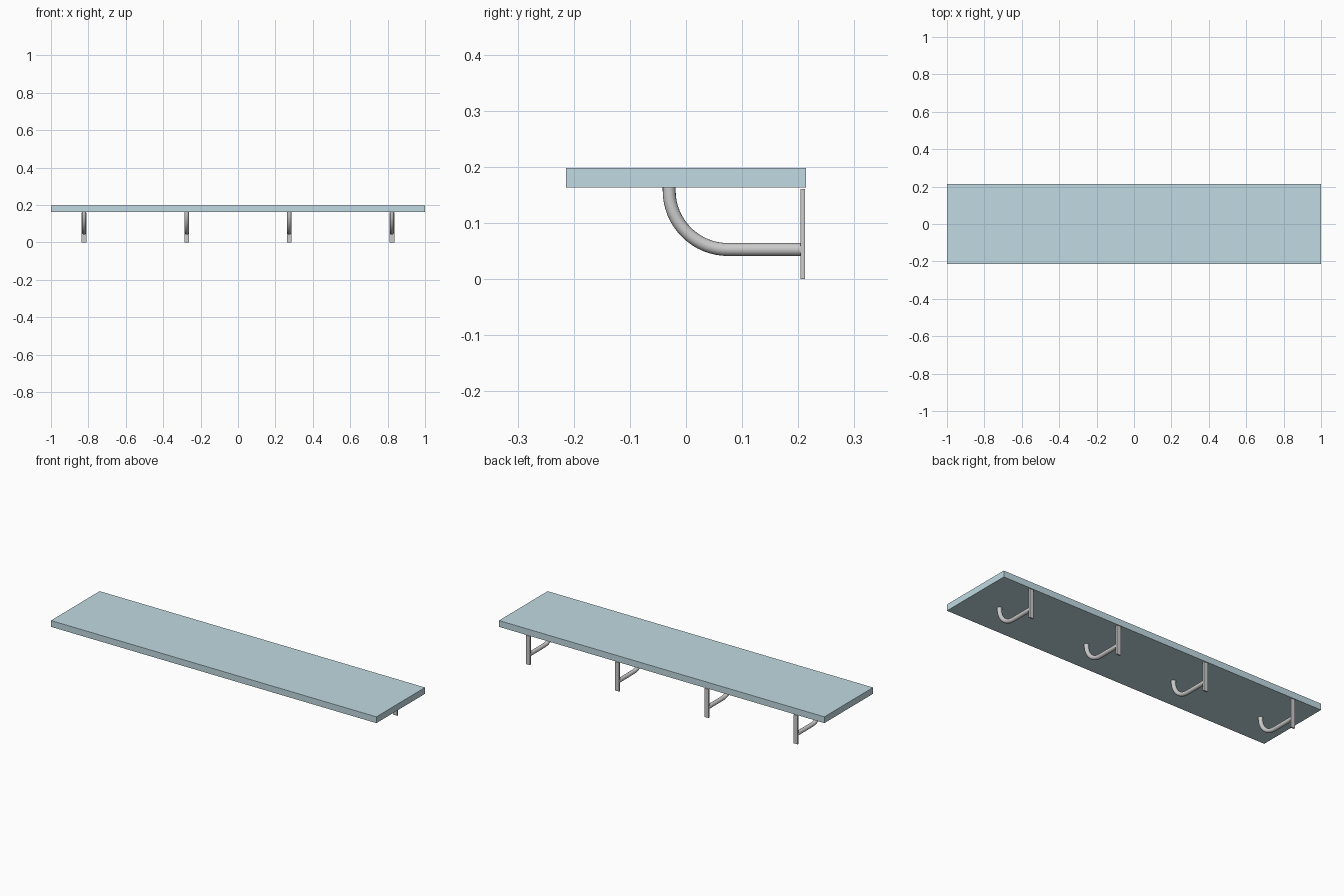
import bpy
from math import pi, sin, cos

if "Cube" in bpy.data.objects:
    bpy.data.objects.remove(bpy.data.objects["Cube"])

# Colours
blue = bpy.data.materials.new("pale_blue")
blue.diffuse_color = (0.53, 0.70, 0.76, 1)
blue.use_nodes = True
blue.node_tree.nodes["Principled BSDF"].inputs["Base Color"].default_value = blue.diffuse_color


def box(name, lo, hi):
    bpy.ops.mesh.primitive_cube_add(
        size=1, location=[(a + b) / 2 for a, b in zip(lo, hi)])
    ob = bpy.context.object
    ob.name = name
    ob.scale = [b - a for a, b in zip(lo, hi)]
    bpy.ops.object.transform_apply(location=False, rotation=False, scale=True)
    return ob


def tube(name, x, points, radius):
    cu = bpy.data.curves.new(name, 'CURVE')
    cu.dimensions = '3D'
    cu.bevel_depth = radius
    cu.bevel_resolution = 6
    cu.use_fill_caps = True
    sp = cu.splines.new('POLY')
    sp.points.add(len(points) - 1)
    for p, (y, z) in zip(sp.points, points):
        p.co = (0, y, z, 1)
    ob = bpy.data.objects.new(name, cu)
    ob.location.x = x
    bpy.context.collection.objects.link(ob)
    bpy.ops.object.select_all(action='DESELECT')
    ob.select_set(True)
    bpy.context.view_layer.objects.active = ob
    bpy.ops.object.convert(target='MESH')
    bpy.ops.object.shade_smooth_by_angle(angle=pi / 6)


# Shelf board
board = box("shelf_board", (-1, -0.2135, 0.163), (1, 0.2135, 0.198))
board.data.materials.append(blue)

# Bracket path: straight out from the wall plate, then a quarter bend up
R, cy, cz = 0.105, 0.075, 0.1575
path = [(0.207, cz - R)]
for i in range(17):
    a = i / 16 * pi / 2
    path.append((cy - R * sin(a), cz - R * cos(a)))
path.append((cy - R, 0.1635))

# Four brackets, each a wall plate and a bent tube
for i, x in enumerate((-0.823, -0.2743, 0.2743, 0.823), 1):
    box(f"wall_plate_{i}", (x - 0.0125, 0.2045, 0), (x + 0.0125, 0.2125, 0.16))
    tube(f"bracket_tube_{i}", x, path, 0.0115)
